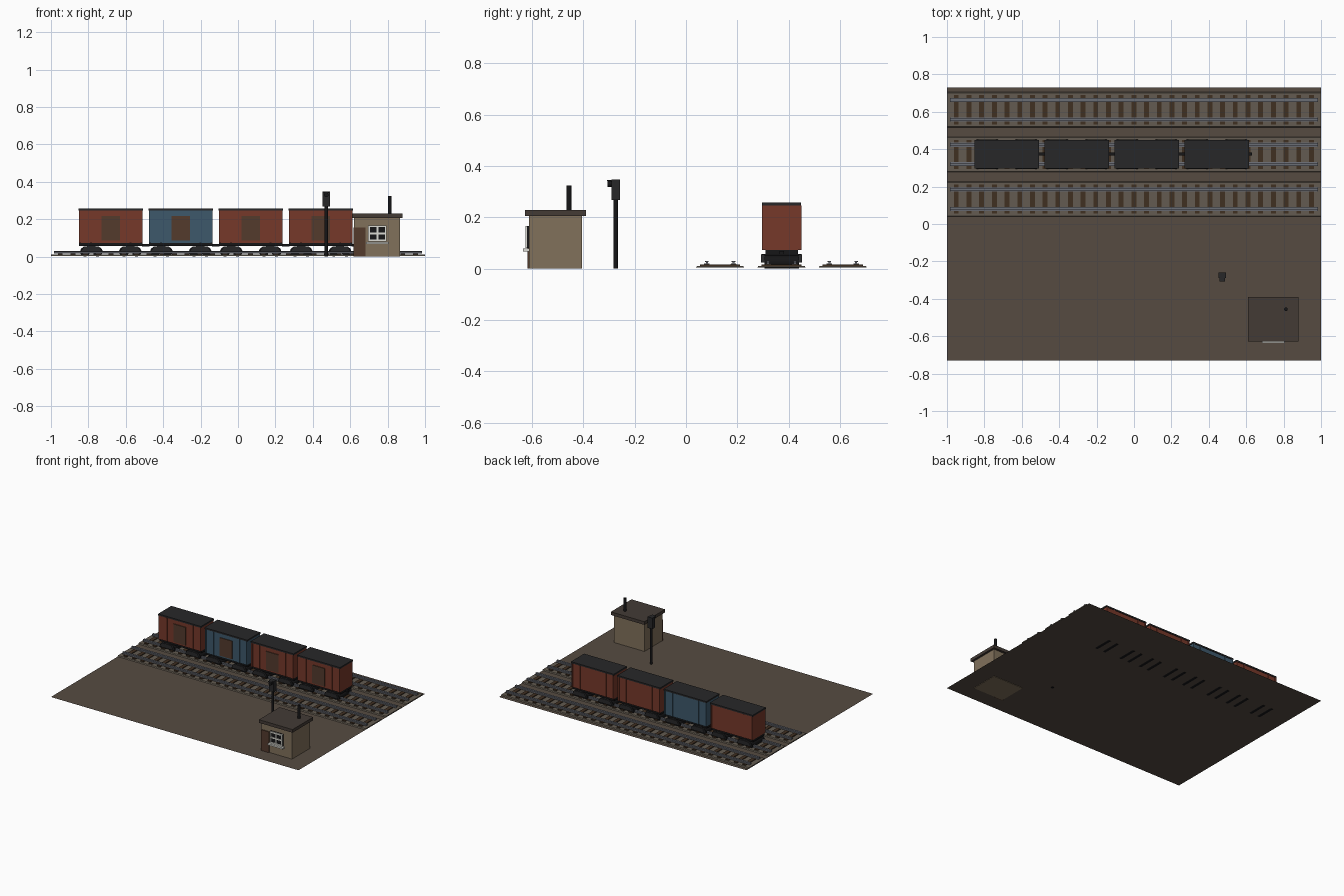
import bpy, bmesh, math
from mathutils import Matrix, Vector

if "Cube" in bpy.data.objects:
    bpy.data.objects.remove(bpy.data.objects["Cube"])

MATS = {}
# Display colours, converted to linear when the material is made
COLORS = {
    "earth": (0.34, 0.30, 0.265), "gravel": (0.39, 0.36, 0.32), "wood": (0.26, 0.20, 0.15),
    "steel": (0.42, 0.43, 0.46), "red": (0.46, 0.23, 0.18), "blue": (0.25, 0.35, 0.42),
    "dark": (0.17, 0.17, 0.175), "black": (0.11, 0.11, 0.115), "door": (0.33, 0.24, 0.19),
    "plaster": (0.50, 0.44, 0.36), "roof": (0.27, 0.24, 0.22), "white": (0.86, 0.86, 0.83),
}


def finish(bm, name, color):
    me = bpy.data.meshes.new(name)
    bmesh.ops.recalc_face_normals(bm, faces=bm.faces)
    bm.to_mesh(me)
    bm.free()
    if color not in MATS:
        MATS[color] = bpy.data.materials.new(color)
        MATS[color].diffuse_color = (*[c ** 2.2 for c in COLORS[color]], 1)
    me.materials.append(MATS[color])
    ob = bpy.data.objects.new(name, me)
    bpy.context.collection.objects.link(ob)
    return ob


def add_box(bm, x0, x1, y0, y1, z0, z1, taper=0):
    # taper draws the top edges inwards along x
    cx, m = (x0 + x1) / 2, Matrix.Translation(((x0 + x1) / 2, (y0 + y1) / 2, (z0 + z1) / 2))
    m = m @ Matrix.Diagonal((x1 - x0, y1 - y0, z1 - z0, 1))
    mid = (z0 + z1) / 2
    for v in bmesh.ops.create_cube(bm, size=1, matrix=m)["verts"]:
        if v.co.z > mid:
            v.co.x += taper if v.co.x < cx else -taper


def boxes(name, color, *items):
    bm = bmesh.new()
    for it in items:
        add_box(bm, *it)
    return finish(bm, name, color)


def cylinders(name, color, r, length, centers, axis="Z", seg=16):
    rot = Matrix.Rotation(math.pi / 2, 4, "X") if axis == "Y" else Matrix()
    bm = bmesh.new()
    for c in centers:
        bmesh.ops.create_cone(bm, cap_ends=True, segments=seg, radius1=r, radius2=r,
                              depth=length, matrix=Matrix.Translation(c) @ rot)
    ob = finish(bm, name, color)
    ob.data.shade_smooth()
    ob.data.set_sharp_from_angle(angle=math.radians(40))
    return ob


def prism_x(name, color, profile, x0, x1, ys):
    # (y, z) profile extruded along x, once for each y offset
    bm = bmesh.new()
    for y in ys:
        f = bm.faces.new([bm.verts.new((x0, y + p[0], p[1])) for p in profile])
        ext = bmesh.ops.extrude_face_region(bm, geom=[f], use_keep_orig=True)["geom"]
        bmesh.ops.translate(bm, vec=Vector((x1 - x0, 0, 0)),
                            verts=[v for v in ext if isinstance(v, bmesh.types.BMVert)])
    return finish(bm, name, color)


# Yard ground: a single sheet
bm = bmesh.new()
bmesh.ops.create_grid(bm, x_segments=1, y_segments=1, size=1,
                      matrix=Matrix.Translation((0, 0, 0.003)) @ Matrix.Diagonal((1, 0.73, 1, 1)))
finish(bm, "yard_ground", "earth")

# Three tracks: ballast, sleepers, rails
half = [(0.011, 0.016), (0.011, 0.019), (0.004, 0.020), (0.004, 0.025), (0.007, 0.026), (0.007, 0.030)]
rail = half + [(-y, z) for y, z in reversed(half)]
for i, yc in enumerate((0.133, 0.372, 0.611)):
    n = i + 1
    prism_x(f"ballast_{n}", "gravel", [(-0.094, 0.004), (0.094, 0.004), (0.090, 0.011), (-0.090, 0.011)],
            -1, 1, [yc])
    boxes(f"sleepers_{n}", "wood", *[(x - 0.013, x + 0.013, yc - 0.078, yc + 0.078, 0.008, 0.017)
                                     for x in (-0.95 + k * 0.0678 for k in range(29))])
    prism_x(f"rails_{n}", "steel", rail, -0.985, 0.985, [yc - 0.052, yc + 0.052])


# Goods wagons
def wagon(n, cx, color):
    y = 0.373
    boxes(f"wagon_body_{n}", color, (cx - 0.169, cx + 0.169, y - 0.072, y + 0.072, 0.072, 0.247))
    boxes(f"wagon_ribs_{n}", color, *[(cx + x - 0.005, cx + x + 0.005, y + s * 0.0735 - 0.003,
                                       y + s * 0.0735 + 0.003, 0.073, 0.246)
                                      for x in (-0.164, -0.105, 0.105, 0.164) for s in (-1, 1)])
    boxes(f"wagon_roof_{n}", "dark", (cx - 0.173, cx + 0.173, y - 0.076, y + 0.076, 0.246, 0.257))
    boxes(f"wagon_door_{n}", "door", (cx - 0.05, cx + 0.05, y - 0.077, y - 0.068, 0.085, 0.217))
    boxes(f"wagon_underframe_{n}", "black", (cx - 0.169, cx + 0.169, y - 0.064, y + 0.064, 0.056, 0.072))
    # Couplers: none on the free left end of the train
    boxes(f"wagon_couplers_{n}", "black",
          *[(cx + s * 0.178 - 0.012, cx + s * 0.178 + 0.012, y - 0.008, y + 0.008, 0.055, 0.068)
            for s in ((1,) if n == 1 else (-1, 1))])
    # Bogies: side frames, bolster, wheelsets
    bogies = (cx - 0.104, cx + 0.104)
    frames = []
    for b in bogies:
        frames += [(b - 0.058, b + 0.058, y + s * 0.073 - 0.007, y + s * 0.073 + 0.007, 0.024, 0.055, 0.018)
                   for s in (-1, 1)]
        frames.append((b - 0.022, b + 0.022, y - 0.078, y + 0.078, 0.034, 0.058))
    boxes(f"bogie_frames_{n}", "dark", *frames)
    cylinders(f"bogie_wheels_{n}", "black", 0.026, 0.135,
              [(b + d, y, 0.026) for b in bogies for d in (-0.034, 0.034)], "Y")


for i, c in enumerate(("red", "blue", "red", "red")):
    wagon(i + 1, -0.680 + i * 0.374, c)

# Signal: mast, head, lamp and hood
sx, sy = 0.472, -0.274
cylinders("signal_mast", "black", 0.009, 0.28, [(sx, sy, 0.14)], seg=12)
boxes("signal_head", "dark", (sx - 0.019, sx + 0.019, sy - 0.016, sy + 0.016, 0.267, 0.347))
cylinders("signal_lamp", "black", 0.012, 0.018, [(sx, sy - 0.022, 0.330)], "Y")
boxes("signal_hood", "dark", (sx - 0.014, sx + 0.014, sy - 0.033, sy - 0.014, 0.341, 0.346))

# Hut: walls, roof, door, chimney
boxes("hut_walls", "plaster", (0.62, 0.865, -0.612, -0.406, 0, 0.208))
boxes("hut_roof", "roof", (0.609, 0.880, -0.628, -0.390, 0.206, 0.229))
boxes("hut_door", "door", (0.618, 0.682, -0.618, -0.606, 0, 0.155))
cylinders("hut_chimney", "black", 0.010, 0.115, [(0.812, -0.456, 0.266)], seg=12)

# Hut window: glass, frame with cross bars, sill
wx0, wx1, wz0, wz1, t = 0.695, 0.795, 0.080, 0.167, 0.010
mx, mz = (wx0 + wx1) / 2, (wz0 + wz1) / 2
boxes("window_glass", "black", (wx0, wx1, -0.620, -0.608, wz0, wz1))
bars = [(x, x + t, -0.626, -0.608, wz0, wz1) for x in (wx0, mx - t / 2, wx1 - t)]
bars += [(wx0, wx1, -0.625, -0.608, z, z + t) for z in (wz0, mz - t / 2, wz1 - t)]
boxes("window_frame", "white", *bars)
boxes("window_sill", "white", (0.685, 0.805, -0.636, -0.608, 0.067, 0.078))

for m in bpy.data.materials:
    if m.users and not m.is_grease_pencil:
        m.use_nodes = True
        m.node_tree.nodes["Principled BSDF"].inputs["Base Color"].default_value = m.diffuse_color
